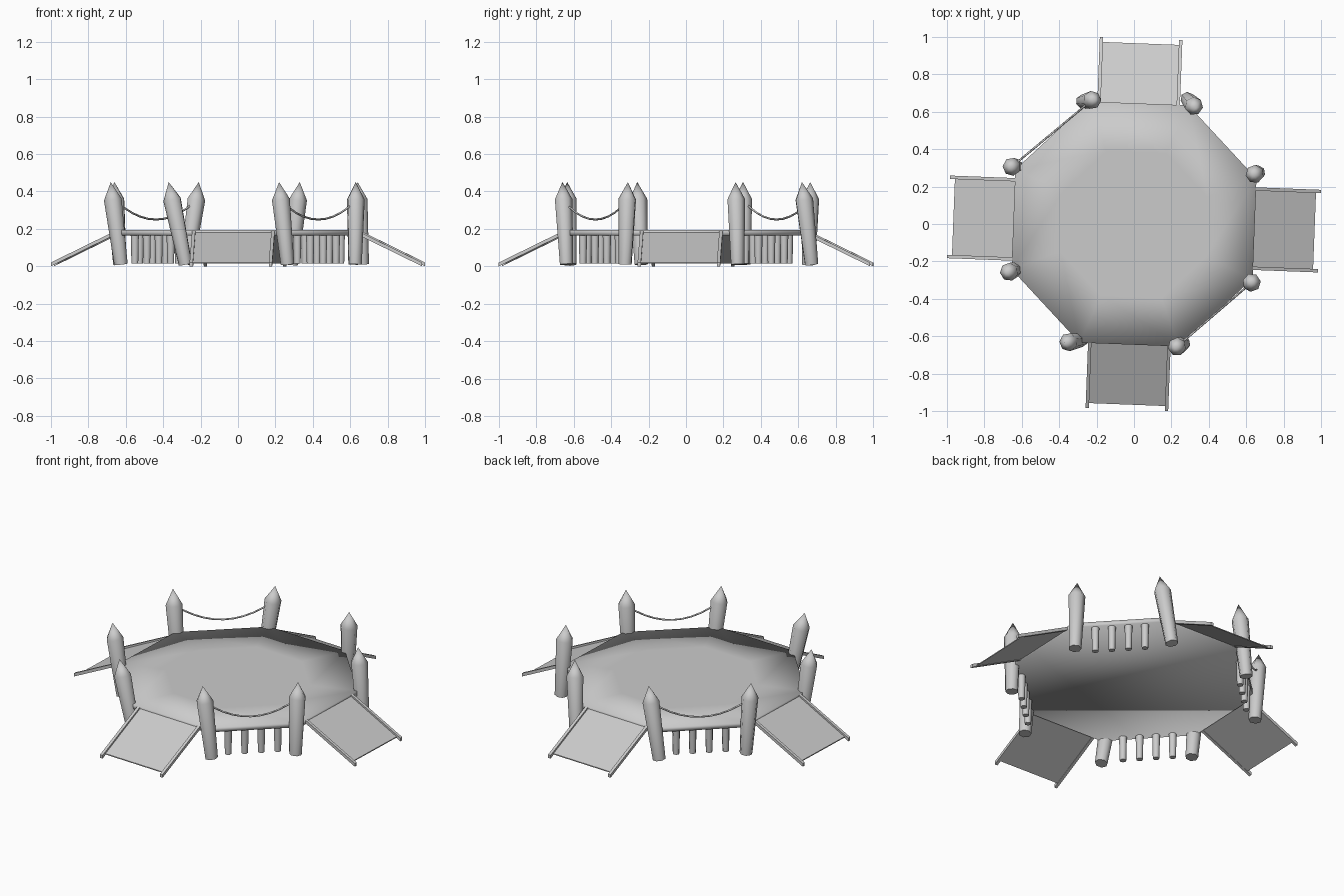
import bpy, bmesh, math
from mathutils import Vector, Matrix

cube = bpy.data.objects.get("Cube")
if cube:
    bpy.data.objects.remove(cube, do_unlink=True)

grey = bpy.data.materials.new("plain_grey")
grey.use_nodes = True
GREY = (0.6, 0.6, 0.6, 1)
grey.diffuse_color = GREY
grey.node_tree.nodes["Principled BSDF"].inputs["Base Color"].default_value = GREY

TWIST = math.radians(-2.2)   # the whole deck is turned slightly
APOTHEM, TOP, BOTTOM = 0.645, 0.193, 0.165


def finish(bm, name, smooth=None):
    """Turn a bmesh into an object, with optional smoothing angle in degrees."""
    bmesh.ops.recalc_face_normals(bm, faces=bm.faces)
    mesh = bpy.data.meshes.new(name)
    bm.to_mesh(mesh)
    bm.free()
    mesh.materials.append(grey)
    ob = bpy.data.objects.new(name, mesh)
    bpy.context.collection.objects.link(ob)
    if smooth:
        bpy.ops.object.select_all(action='DESELECT')
        ob.select_set(True)
        bpy.context.view_layer.objects.active = ob
        bpy.ops.object.shade_smooth_by_angle(angle=math.radians(smooth))
    return ob


def lathe(name, base, tip, profile, sides, smooth):
    """Rings of (radius, fraction) along the line from base to tip."""
    base, tip = Vector(base), Vector(tip)
    axis = tip - base
    turn = axis.to_track_quat('Z', 'Y').to_matrix()
    bm = bmesh.new()
    rings = []
    for r, f in profile:
        rings.append([bm.verts.new(base + axis * f + turn @ Vector(
            (r * math.cos(a), r * math.sin(a), 0)))
            for a in (math.tau * i / sides for i in range(sides))])
    for low, high in zip(rings, rings[1:]):
        for i in range(sides):
            j = (i + 1) % sides
            bm.faces.new((low[i], low[j], high[j], high[i]))
    bm.faces.new(rings[0])
    bm.faces.new(rings[-1])
    bmesh.ops.remove_doubles(bm, verts=bm.verts, dist=0.0015)
    return finish(bm, name, smooth)


# Octagonal deck: thin plate with an inner ring, softly shaded over the rim
def octagon(bm, apothem, z):
    r = apothem / math.cos(math.pi / 8)
    return [bm.verts.new((r * math.cos(a), r * math.sin(a), z))
            for a in (math.pi / 8 + TWIST + math.tau * i / 8 for i in range(8))]


bm = bmesh.new()
loops = [octagon(bm, APOTHEM * 0.6, TOP), octagon(bm, APOTHEM, TOP),
         octagon(bm, APOTHEM, BOTTOM)]
for a, b in zip(loops, loops[1:]):
    for i in range(8):
        j = (i + 1) % 8
        bm.faces.new((a[i], a[j], b[j], b[i]))
bm.faces.new(loops[0])
bm.faces.new(loops[-1])
finish(bm, "deck", 180)


# Ramps: a thin board between two rails, one on each main side
def slab(name, x, width, near, far, thick, spin):
    """Sloping bar; near and far are (distance, top height)."""
    bm = bmesh.new()
    bmesh.ops.create_cube(bm, size=1)
    for v in bm.verts:
        d, z = far if v.co.y < 0 else near
        v.co = (x + v.co.x * width, -d, z if v.co.z > 0 else z - thick)
    bmesh.ops.transform(bm, matrix=Matrix.Rotation(spin, 4, 'Z'), verts=bm.verts)
    finish(bm, name)


for k, side in enumerate(("front", "left", "back", "right")):
    spin = TWIST + k * math.pi / 2
    slab(side + "_ramp_board", 0, 0.42, (0.64, 0.183), (0.966, 0.021), 0.006, spin)
    for s, label in ((-1, "a"), (1, "b")):
        slab(side + "_ramp_rail_" + label, s * 0.212, 0.018,
             (0.64, 0.193), (0.993, 0.02), 0.02, spin)

# Leaning pointed posts: (base x, base y, tip x, tip y), two per diagonal side
corners = {
    "front_left": ((0.265, -0.64, 0.22, -0.66), (0.625, -0.325, 0.63, -0.31)),
    "back_left": ((0.665, 0.275, 0.64, 0.265), (0.285, 0.67, 0.33, 0.62)),
    "back_right": ((-0.275, 0.655, -0.21, 0.665), (-0.63, 0.31, -0.66, 0.305)),
    "front_right": ((-0.625, -0.24, -0.68, -0.26), (-0.28, -0.62, -0.37, -0.635)),
}
POST = ((0.037, 0), (0.049, 0.79), (0.0005, 1))
for corner, posts in corners.items():
    for n, (bx, by, tx, ty) in enumerate(posts):
        lathe(f"{corner}_post_{n + 1}", (bx, by, 0.01), (tx, ty, 0.45), POST, 7, 65)

# Short stakes holding up the diagonal rims
for k, corner in enumerate(corners):
    out = -math.pi / 4 + TWIST + k * math.pi / 2
    mid = Vector((math.cos(out), math.sin(out), 0)) * (APOTHEM - 0.025)
    along = Vector((-math.sin(out), math.cos(out), 0))
    for n in range(4):
        p = mid + along * (n - 1.5) * 0.094
        lathe(f"{corner}_stake_{n + 1}", p + Vector((0, 0, 0.015)),
              p + Vector((0, 0, 0.175)), ((0.019, 0), (0.023, 1)), 7, 65)

# Sagging ropes across two opposite diagonals
for corner in ("front_left", "back_right"):
    ends = [Vector((b[0], b[1], 0)).lerp(Vector((b[2], b[3], 0)), 0.77)
            for b in corners[corner]]
    curve = bpy.data.curves.new(corner + "_rope", 'CURVE')
    curve.dimensions = '3D'
    curve.bevel_depth = 0.0055
    curve.bevel_resolution = 0
    line = curve.splines.new('POLY')
    line.points.add(10)
    for i, point in enumerate(line.points):
        t = i / 10
        p = ends[0].lerp(ends[1], t)
        point.co = (p.x, p.y, 0.25 + 0.1 * (2 * t - 1) ** 2, 1)
    curve.materials.append(grey)
    rope = bpy.data.objects.new(corner + "_rope", curve)
    bpy.context.collection.objects.link(rope)
